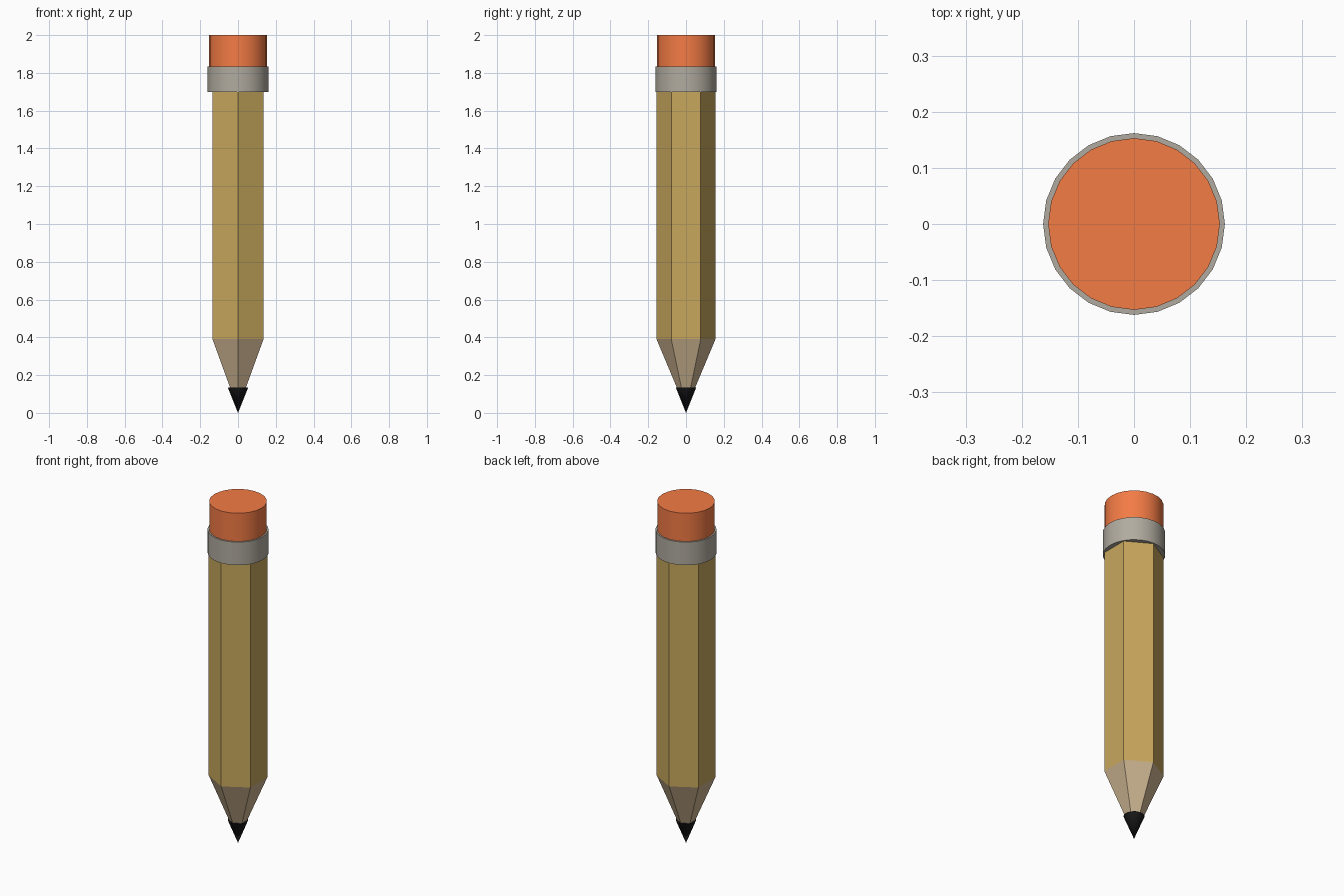
import bpy
import math

if "Cube" in bpy.data.objects:
    bpy.data.objects.remove(bpy.data.objects["Cube"])


def material(name, rgb):
    m = bpy.data.materials.new(name)
    m.diffuse_color = (*rgb, 1.0)
    m.use_nodes = True
    m.node_tree.nodes["Principled BSDF"].inputs["Base Color"].default_value = m.diffuse_color
    return m


def section(name, sides, r_bottom, r_top, z0, z1, mat, smooth=False):
    """One straight or tapered stretch of the pencil along z."""
    bpy.ops.mesh.primitive_cone_add(vertices=sides, radius1=r_bottom, radius2=r_top,
                                    depth=z1 - z0, location=(0, 0, (z0 + z1) / 2))
    ob = bpy.context.object
    ob.name = name
    ob.data.materials.append(mat)
    if smooth:
        bpy.ops.object.shade_smooth_by_angle(angle=math.radians(30))
    return ob


graphite = material("graphite", (0.01, 0.01, 0.01))
wood = material("bare_wood", (0.60, 0.45, 0.28))
paint = material("yellow_paint", (0.58, 0.39, 0.11))
metal = material("metal", (0.44, 0.41, 0.35))
rubber = material("rubber", (0.90, 0.20, 0.06))

# Round lead point, slightly wider than the wood it caps
section("lead", 24, 0.0, 0.054, 0.0, 0.135, graphite, True)
# Sharpened hexagonal wood and painted hexagonal shaft
section("sharpened_wood", 6, 0.049, 0.156, 0.135, 0.39, wood)
section("shaft", 6, 0.156, 0.156, 0.39, 1.70, paint)
# Metal band and eraser
section("ferrule", 24, 0.162, 0.162, 1.70, 1.835, metal, True)
section("eraser", 24, 0.153, 0.153, 1.835, 2.0, rubber, True)
